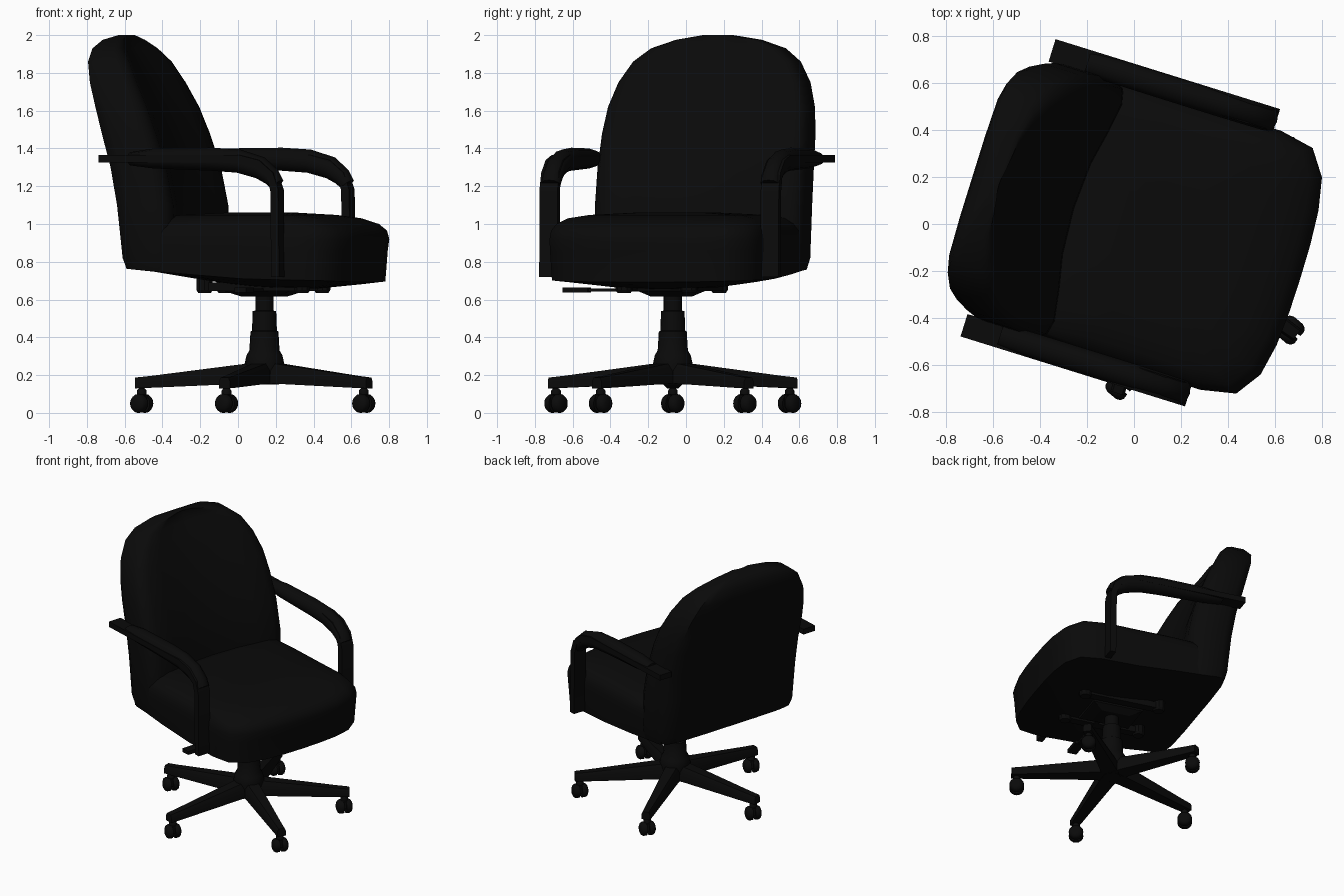
import bpy, bmesh
from math import sin, cos, pi, radians
from mathutils import Vector, Matrix

if "Cube" in bpy.data.objects:
    bpy.data.objects.remove(bpy.data.objects["Cube"])

black = bpy.data.materials.new("black_fabric")
black.diffuse_color = (0.003, 0.003, 0.003, 1)
black.use_nodes = True
black.node_tree.nodes["Principled BSDF"].inputs["Base Color"].default_value = black.diffuse_color

# the upper chair is turned about z: local x = forward, local y = sideways
CHAIR = Matrix.Translation((-0.003, -0.012, 0)) @ Matrix.Rotation(radians(-17.3), 4, 'Z')
HUB = Matrix.Translation((0.14, -0.07, 0))


def loft(name, strips, matrix, angle=40):
    """Skin each strip of closed rings, cap the ends, make one object."""
    bm = bmesh.new()
    for rings in strips:
        rows = [[bm.verts.new(p) for p in r] for r in rings]
        for a, b in zip(rows, rows[1:]):
            for i in range(len(a)):
                j = (i + 1) % len(a)
                bm.faces.new((a[i], a[j], b[j], b[i]))
        bm.faces.new(rows[0][::-1])
        bm.faces.new(rows[-1])
    bmesh.ops.recalc_face_normals(bm, faces=bm.faces)
    mesh = bpy.data.meshes.new(name)
    bm.to_mesh(mesh)
    bm.free()
    mesh.materials.append(black)
    ob = bpy.data.objects.new(name, mesh)
    bpy.context.collection.objects.link(ob)
    ob.matrix_world = matrix
    bpy.ops.object.select_all(action='DESELECT')
    ob.select_set(True)
    bpy.context.view_layer.objects.active = ob
    bpy.ops.object.shade_smooth_by_angle(angle=radians(angle))
    return ob


def mirrored(half):
    """Close a half outline (a, side) across side = 0."""
    return half + [(a, -s) for a, s in reversed(half) if s > 1e-6]


def lathe(profile, n=16):
    return [[(r * cos(2 * pi * i / n), r * sin(2 * pi * i / n), z) for i in range(n)]
            for r, z in profile]


def move(rings, m):
    return [[m @ Vector(p) for p in r] for r in rings]


def box(x0, x1, y0, y1, z0, z1):
    return [[(x0, y0, z), (x1, y0, z), (x1, y1, z), (x0, y1, z)] for z in (z0, z1)]


def sweep(path, side, section):
    """Sweep a section along (x, z, half height, half width) points."""
    rings = []
    for i, (x, z, h, w) in enumerate(path):
        a, b = path[max(i - 1, 0)], path[min(i + 1, len(path) - 1)]
        t = Vector((b[0] - a[0], b[1] - a[1])).normalized()
        rings.append([(x - t.y * h * n, side + w * s, z + t.x * h * n) for s, n in section])
    return rings


def underside(x, y):
    """Height of the lower shell: rises at the rear, bellies in the middle."""
    rise = 0.06 * max(0, min(1, (0.3 - x) / 0.78))
    belly = 0.055 * max(0, 1 - (y / 0.58) ** 2) * max(0, 1 - ((x - 0.2) / 0.6) ** 2)
    return 0.705 + rise - belly


# seat cushion
plan = mirrored([(0.745, 0), (0.743, 0.15), (0.733, 0.3), (0.705, 0.44), (0.63, 0.548), (0.48, 0.578),
                 (0.2, 0.575), (-0.1, 0.575), (-0.44, 0.56), (-0.44, 0.3), (-0.44, 0)])
seat = []
for z, su, sv in [(None, 0.2, 0.2), (None, 0.5, 0.5), (None, 0.8, 0.8), (None, 0.965, 0.985), (0.86, 0.985, 1),
                  (0.92, 1, 1), (0.965, 0.98, 0.99), (1.0, 0.91, 0.955), (1.03, 0.76, 0.88), (1.048, 0.55, 0.72),
                  (1.06, 0.25, 0.35)]:
    ring = []
    for u, v in plan:
        x, y = 0.14 + (u - 0.14) * su, v * sv
        ring.append((x, y, z or underside(x, y)))
    seat.append(ring)
loft("seat", [seat], CHAIR, 50)

# backrest: (depth fraction, width fraction) section stacked up the recline
section = mirrored([(0, 0), (0, 0.4), (0.02, 0.78), (0.09, 0.945), (0.28, 1), (0.8, 1), (0.95, 0.95),
                    (1, 0.84), (0.94, 0.62), (0.84, 0.35), (0.8, 0)])
back = []
for z, rear, front, w in [(None, -0.475, -0.2, 0.558), (0.82, -0.495, -0.19, 0.574), (1.1, -0.527, -0.205, 0.576),
                          (1.3, -0.563, -0.245, 0.574), (1.48, -0.613, -0.305, 0.567), (1.62, -0.652, -0.36, 0.55),
                          (1.75, -0.692, -0.425, 0.511), (1.86, -0.718, -0.485, 0.446),
                          (1.93, -0.713, -0.54, 0.36), (1.975, -0.69, -0.575, 0.23), (2.0, -0.64, -0.59, 0.08)]:
    ring = []
    for d, s in section:
        x, y = rear + (front - rear) * d, s * w
        ring.append((x, y, z or 0.705 + 0.06 * min(1, (0.3 - x) / 0.78)))
    back.append(ring)
loft("backrest", [back], CHAIR, 50)

# armrests: flat bar bent into a post, with a rounded pad on top
square = [(-1, -1), (1, -1), (1, 1), (-1, 1)]
round10 = [(cos(2 * pi * (i + 0.5) / 10), sin(2 * pi * (i + 0.5) / 10)) for i in range(10)]
bar = [(-0.56, 1.345, 0.02, 0.05), (0.22, 1.345, 0.02, 0.05), (0.32, 1.32, 0.02, 0.05), (0.39, 1.26, 0.02, 0.05),
       (0.415, 1.18, 0.022, 0.05), (0.42, 0.72, 0.022, 0.05)]
pad = [(-0.4, 1.345, 0.035, 0.052), (-0.27, 1.347, 0.053, 0.056), (0.05, 1.343, 0.061, 0.057),
       (0.2, 1.333, 0.062, 0.057), (0.32, 1.298, 0.06, 0.056), (0.385, 1.25, 0.05, 0.055), (0.413, 1.21, 0.04, 0.053)]
for side, label in ((1, "left"), (-1, "right")):
    turn = CHAIR @ Matrix.Translation((0.006 if side > 0 else -0.004, 0, 0))
    loft(label + "_arm_bar", [sweep(bar, side * 0.615, square)], turn, 30)
    loft(label + "_arm_pad", [sweep(pad, side * 0.61, round10)], turn, 50)

# tilt mechanism: pan, mounting arms and control lever
pan = [[(0.155 + a * x, -0.02 + b * y, z) for a, b in square] for z, x, y in
       ((0.615, 0.1, 0.08), (0.645, 0.18, 0.13), (0.67, 0.19, 0.14))]
rails = [box(-0.13, 0.44, y - 0.03, y + 0.03, 0.645, 0.69) for y in (-0.2, 0.16)]
feet = [move(lathe([(0.035, 0.635), (0.045, 0.65), (0.045, 0.71)], 10), Matrix.Translation((x, y, 0)))
        for x in (-0.12, 0.42) for y in (-0.2, 0.16)]
loft("tilt_mechanism", [pan] + rails + feet, CHAIR, 30)
loft("control_lever", [box(0.19, 0.215, -0.5, -0.1, 0.642, 0.658), box(0.17, 0.235, -0.6, -0.46, 0.637, 0.663)],
     CHAIR, 30)

# gas column with stepped sleeve and hub
loft("column", [lathe([(0.06, 0.15), (0.095, 0.19), (0.105, 0.26), (0.095, 0.305), (0.08, 0.33), (0.074, 0.43),
                       (0.066, 0.435), (0.062, 0.54), (0.048, 0.541), (0.048, 0.65)], 20)], HUB, 30)

# five-star base and twin-wheel ball casters
wheel = lathe([(0.049, -0.024), (0.05, 0.0), (0.042, 0.014), (0.025, 0.022)], 16)
for k in range(5):
    turn = HUB @ Matrix.Rotation(pi + k * 2 * pi / 5, 4, 'Z')
    leg = [[(r, -w, lo), (r, w, lo), (r, w, (lo + hi * 2) / 3), (r, w * 0.7, hi), (r, -w * 0.7, hi),
            (r, -w, (lo + hi * 2) / 3)]
           for r, w, lo, hi in ((0.03, 0.06, 0.15, 0.265), (0.1, 0.055, 0.155, 0.26),
                                (0.6, 0.034, 0.133, 0.196), (0.685, 0.03, 0.13, 0.187))]
    loft(f"base_leg_{k + 1}", [leg], turn, 30)
    spot = turn @ Vector((0.65, 0, 0))
    caster = Matrix.Translation(spot) @ Matrix.Rotation(radians(-40), 4, 'Z')
    parts = [lathe([(0.014, 0.07), (0.014, 0.15)], 8), lathe([(0.026, 0.098), (0.026, 0.118), (0.018, 0.128)], 10),
             box(-0.03, 0.03, -0.012, 0.012, 0.04, 0.095)]
    for s in (1, -1):
        m = Matrix.Translation((0, s * 0.032, 0.05)) @ Matrix.Rotation(-s * pi / 2, 4, 'X')
        parts.append(move(wheel, m))
    loft(f"caster_{k + 1}", parts, caster, 40)
